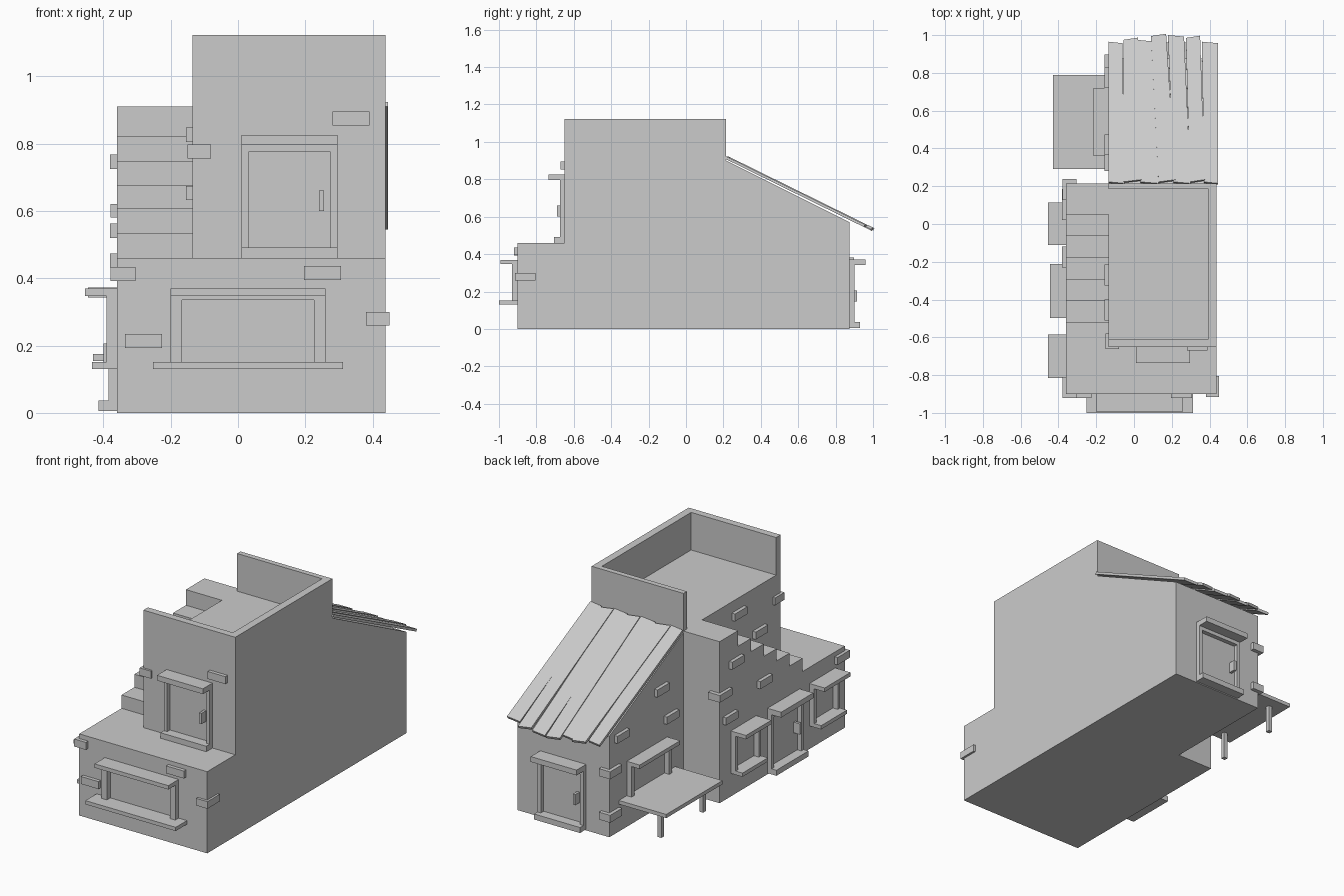
import bpy, bmesh
from math import pi
from mathutils import Matrix, Vector

if "Cube" in bpy.data.objects:
    bpy.data.objects.remove(bpy.data.objects["Cube"])


def mesh_object(name, bm):
    bmesh.ops.recalc_face_normals(bm, faces=bm.faces)
    me = bpy.data.meshes.new(name)
    bm.to_mesh(me)
    bm.free()
    ob = bpy.data.objects.new(name, me)
    bpy.context.collection.objects.link(ob)
    return ob


def add_box(bm, lo, hi, mat=Matrix()):
    lo, hi = Vector(lo), Vector(hi)
    m = mat @ Matrix.Translation((lo + hi) / 2) @ Matrix.Diagonal((*(hi - lo), 1))
    bmesh.ops.create_cube(bm, size=1, matrix=m)


def boxes(name, items, mat=Matrix()):
    bm = bmesh.new()
    for lo, hi in items:
        add_box(bm, lo, hi, mat)
    return mesh_object(name, bm)


def extrude(name, points, offset):
    bm = bmesh.new()
    face = bm.faces.new([bm.verts.new(p) for p in points])
    res = bmesh.ops.extrude_face_region(bm, geom=[face], use_keep_orig=True)
    verts = [e for e in res['geom'] if isinstance(e, bmesh.types.BMVert)]
    bmesh.ops.translate(bm, verts=verts, vec=offset)
    return mesh_object(name, bm)


XL, XM, XR = -0.36, -0.135, 0.438      # outer left, inner left, right walls
YF, YU, YM, YB = -0.9, -0.65, 0.215, 0.875
FLOOR = 0.91

# Main house body with sloping rear
body = [(YF, 0), (YB, 0), (YB, 0.57), (YM, 0.9), (YM, FLOOR),
        (YU, FLOOR), (YU, 0.46), (YF, 0.46)]
extrude("house_body", [(XM, y, z) for y, z in body], (XR - XM, 0, 0))

# Side wing with stairs on top
treads = [0.535, 0.608, 0.677, 0.747, 0.822, FLOOR]
wing = [(YM, 0), (YF, 0), (YF, 0.46)]
z_prev = 0.46
for i, z in enumerate(treads):
    y = -0.523 + i * 0.1146
    wing += [(y, z_prev), (y, z)]
    z_prev = z
wing.append((YM, FLOOR))
extrude("stair_wing", [(XL, y, z) for y, z in wing], (XM - XL, 0, 0))

# Roof terrace parapet, open on the stair side
parapet = [(XM, YU), (XR, YU), (XR, YM), (XM, YM), (XM, 0.185),
           (0.395, 0.185), (0.395, -0.61), (XM, -0.61)]
extrude("parapet", [(x, y, FLOOR) for x, y in parapet], (0, 0, 0.212))

# Roof planks: upper left/right x, lower left/right x, lower end y, lift
planks = [(-0.135, -0.05, -0.135, -0.062, 0.955, 0.0),
          (-0.06, 0.04, -0.055, 0.022, 0.975, 0.005),
          (0.035, 0.13, 0.015, 0.095, 0.965, 0.0),
          (0.13, 0.22, 0.09, 0.17, 0.995, 0.005),
          (0.21, 0.30, 0.18, 0.265, 0.99, 0.0),
          (0.295, 0.375, 0.275, 0.35, 0.985, 0.005),
          (0.37, 0.446, 0.36, 0.446, 0.955, 0.0)]
for i, (a, b, c, d, y1, lift) in enumerate(planks):
    skew = 0.012 if i % 2 else -0.008
    pts = [(a, 0.217), (b, 0.217 + skew), (d, y1 + skew / 2), (c, y1 - skew / 2)]
    quad = [(x, y, 0.907 + lift - 0.492 * (y - YM)) for x, y in pts]
    extrude(f"roof_plank_{i + 1}", quad, (0, 0.006, 0.013))


def wall(x, y, z, angle):
    # Local frame: x to the right seen from outside, -y outward
    return Matrix.Translation((x, y, z)) @ Matrix.Rotation(angle, 4, 'Z')


def door(name, mat):
    w = 0.143
    boxes(name + "_frame", [
        ((-w, -0.085, 0.336), (w, 0, 0.366)),
        ((-w, -0.055, 0.0), (w, 0, 0.031)),
        ((-w, -0.025, 0.031), (-w + 0.021, 0, 0.336)),
        ((w - 0.021, -0.025, 0.031), (w, 0, 0.336)),
        ((-w + 0.021, -0.025, 0.315), (w - 0.021, 0, 0.336))], mat)
    boxes(name + "_handle", [((0.088, -0.04, 0.14), (0.103, 0, 0.2))], mat)


def window(name, mat, w, lintel, sill=None, sill_w=0, z0=0.13, post=0.03):
    parts = [((-w, -lintel, 0.347), (w, 0, 0.369)),
             ((-w, -0.03, z0 + 0.02), (-w + post, 0, 0.347)),
             ((w - post, -0.03, z0 + 0.02), (w, 0, 0.347)),
             ((-w + post, -0.03, 0.335), (w - post, 0, 0.347))]
    if sill:
        parts.append(((-sill_w, -sill, z0), (sill_w, 0, z0 + 0.021)))
    boxes(name, parts, mat)


# Doors
door("terrace_door", wall(0.153, YU, 0.46, 0))
door("side_door", wall(XL, -0.355, 0.006, -pi / 2))
door("back_door", wall(0.153, YB, 0.006, pi))

# Windows
window("front_window", wall(0.03, YF, 0, 0), 0.23, 0.092, 0.1, 0.282, post=0.034)
window("side_window_rear", wall(XL, 0.002, 0, -pi / 2), 0.113, 0.095, 0.073, 0.113, post=0.02)
window("side_window_front", wall(XL, -0.7, 0, -pi / 2), 0.115, 0.095, 0.073, 0.115, post=0.02)
window("counter_window", wall(XM, 0.54, 0, -pi / 2), 0.18, 0.08, z0=0.15, post=0.025)

# Counter with two legs
boxes("counter_top", [((-0.43, 0.29, 0.154), (XM, 0.79, 0.175))])
boxes("counter_legs", [((-0.357, y - 0.012, 0), (-0.333, y + 0.012, 0.154))
                       for y in (0.345, 0.718)])

# Protruding bricks, on wall faces and around corners
P = 0.02
boxes("front_bricks", [((x, y - P, z), (x + 0.11, y, z + 0.042)) for x, y, z in
                       [(0.28, YU, 0.853), (0.196, YF, 0.394), (-0.336, YF, 0.192)]])
boxes("side_bricks", [((x - P, y, z), (x, y + 0.11, z + 0.042)) for x, y, z in [
    (XL, 0.02, 0.725), (XL, -0.23, 0.52), (XL, 0.075, 0.432),
    (XM, -0.325, 0.805), (XM, -0.51, 0.632),
    (XM, 0.72, 0.515), (XM, 0.365, 0.64), (XM, 0.28, 0.455)]])
boxes("corner_bricks", [
    ((-0.15, YU - 0.012, 0.755), (-0.08, -0.58, 0.797)),
    ((-0.378, YF - P, 0.392), (-0.305, -0.81, 0.434)),
    ((0.38, YF - 0.015, 0.26), (0.45, -0.805, 0.3)),
    ((-0.378, 0.125, 0.58), (-0.305, 0.238, 0.62)),
    ((-0.155, 0.79, 0.34), (-0.085, 0.897, 0.382)),
    ((-0.155, 0.79, 0.095), (-0.085, 0.897, 0.137))])
